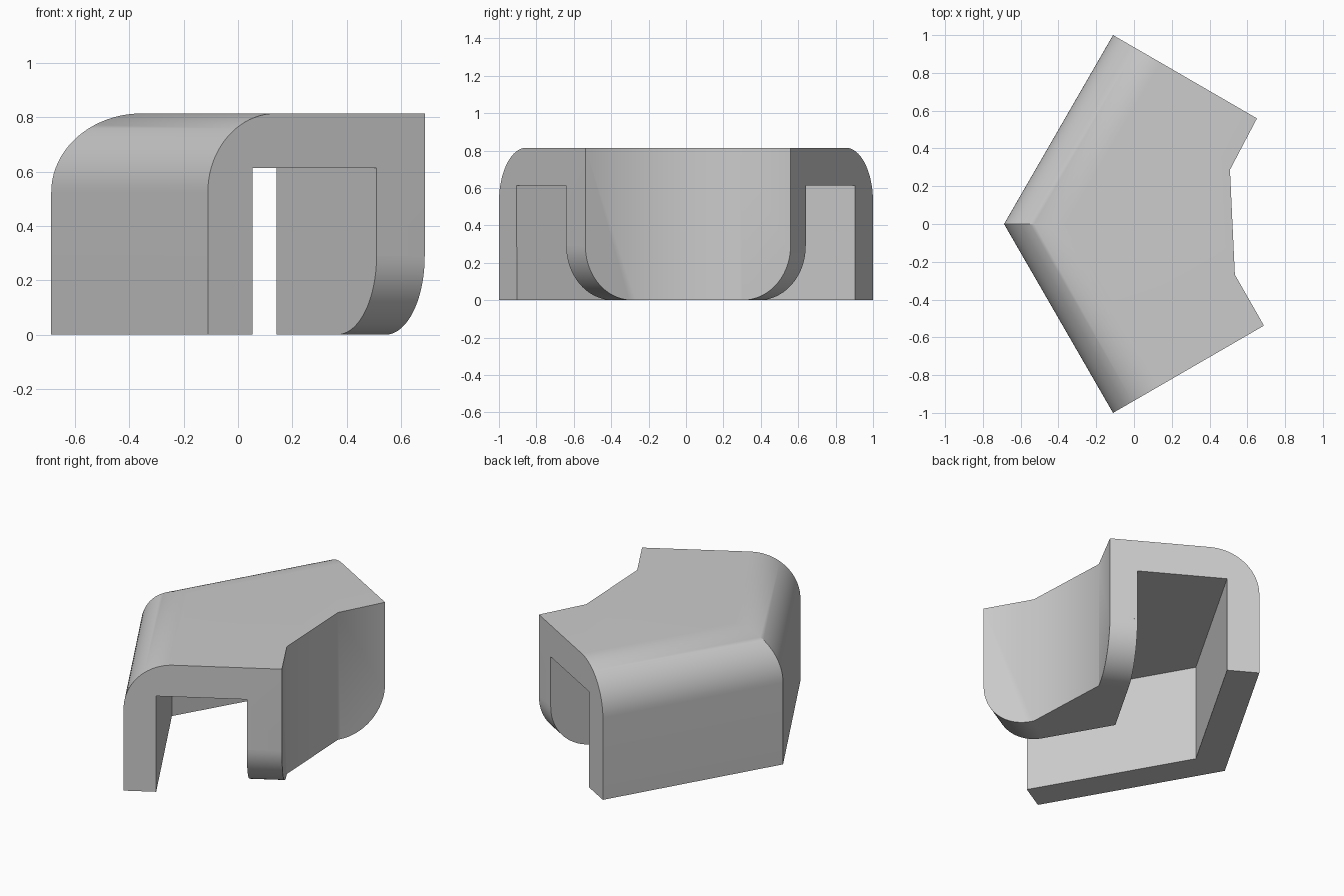
import bpy
import bmesh
from math import sin, cos, pi, radians
from mathutils import Vector

cube = bpy.data.objects.get("Cube")
if cube:
    bpy.data.objects.remove(cube)

HEIGHT, RADIUS = 0.815, 0.29
WALL, SLOT_END, SLOT_TOP = 0.19, 0.718, 0.613
SEGMENTS = 20
S, C = sin(radians(60)), cos(radians(60))
APEX_X, END_X = -0.688, -0.111

grey = bpy.data.materials.new("warm_grey")
grey.use_nodes = True
grey.diffuse_color = (0.6, 0.6, 0.6, 1)
grey.node_tree.nodes["Principled BSDF"].inputs["Base Color"].default_value = (0.6, 0.6, 0.6, 1)


def make_object(name, bm):
    bmesh.ops.recalc_face_normals(bm, faces=bm.faces)
    mesh = bpy.data.meshes.new(name)
    bm.to_mesh(mesh)
    bm.free()
    mesh.materials.append(grey)
    obj = bpy.data.objects.new(name, mesh)
    bpy.context.collection.objects.link(obj)
    return obj


def prism(name, outline, direction):
    """Extrude a closed 3D outline along a direction."""
    bm = bmesh.new()
    face = bm.faces.new([bm.verts.new(p) for p in outline])
    moved = bmesh.ops.extrude_face_region(bm, geom=[face])["geom"]
    verts = [v for v in moved if isinstance(v, bmesh.types.BMVert)]
    bmesh.ops.translate(bm, verts=verts, vec=direction)
    if face.is_valid and len(face.edges[0].link_faces) < 2:
        bm.faces.new(face.verts)
    return make_object(name, bm)


def stations(u, extra=0.0):
    """Front end, mitred corner and back end at depth u from the outer wall."""
    ends = [(END_X + u * S + extra * C, side * (1 - u * C + extra * S)) for side in (-1, 1)]
    return [ends[0], (APEX_X + u / S, 0), ends[1]]


# Corner body: wall and rounded shoulder swept round the mitre
profile = [(0, 0)]
for i in range(SEGMENTS + 1):
    a = pi / 2 * i / SEGMENTS
    profile.append((RADIUS * (1 - cos(a)), HEIGHT - RADIUS + RADIUS * sin(a)))
inner_plan = [(0.688, -0.538), (0.534, -0.268), (0.508, 0.287), (0.651, 0.559)]

bm = bmesh.new()
rows = [[bm.verts.new((x, y, z)) for x, y in stations(u)] for u, z in profile]
low = [bm.verts.new((x, y, 0)) for x, y in inner_plan]
high = [bm.verts.new((x, y, HEIGHT)) for x, y in inner_plan]
for r0, r1 in zip(rows, rows[1:]):
    for j in range(2):
        bm.faces.new((r0[j], r0[j + 1], r1[j + 1], r1[j]))
for j in range(3):
    bm.faces.new((low[j], low[j + 1], high[j + 1], high[j]))
bm.faces.new(rows[-1] + high[::-1])
bm.faces.new(rows[0] + low[::-1])
bm.faces.new([r[0] for r in rows] + [high[0], low[0]])
bm.faces.new([r[2] for r in rows] + [high[3], low[3]])
body = make_object("corner_guard", bm)

# Bent slot between the outer wall and the inner flange
plan = stations(WALL, 0.2) + stations(SLOT_END, 0.2)[::-1]
cutters = [prism("slot_cutter", [(x, y, -0.1) for x, y in plan], (0, 0, SLOT_TOP + 0.1))]

# Rounded lower corners at both ends of the inner flange
for side, corner in ((-1, inner_plan[0]), (1, inner_plan[3])):
    along = Vector((-C, -side * S, 0))
    inward = Vector((-S, side * C, 0))
    start = Vector((*corner, 0)) - inward * 0.15
    shape = [(-0.1, -0.1), (-0.1, RADIUS)]
    for i in range(SEGMENTS + 1):
        a = pi / 2 * i / SEGMENTS
        shape.append((RADIUS * (1 - cos(a)), RADIUS * (1 - sin(a))))
    shape.append((RADIUS, -0.1))
    outline = [start + along * t + Vector((0, 0, z)) for t, z in shape]
    cutters.append(prism("flange_corner_cutter", outline, inward * 0.5))

bpy.context.view_layer.objects.active = body
for cutter in cutters:
    cutter.hide_render = True
    mod = body.modifiers.new("cut", "BOOLEAN")
    mod.operation = "DIFFERENCE"
    mod.solver = "EXACT"
    mod.object = cutter
    bpy.ops.object.modifier_apply(modifier=mod.name)
    bpy.data.objects.remove(cutter)

# Smooth the curves, keep the corners crisp
bpy.ops.object.select_all(action="DESELECT")
body.select_set(True)
bpy.ops.object.shade_smooth_by_angle(angle=radians(32))
